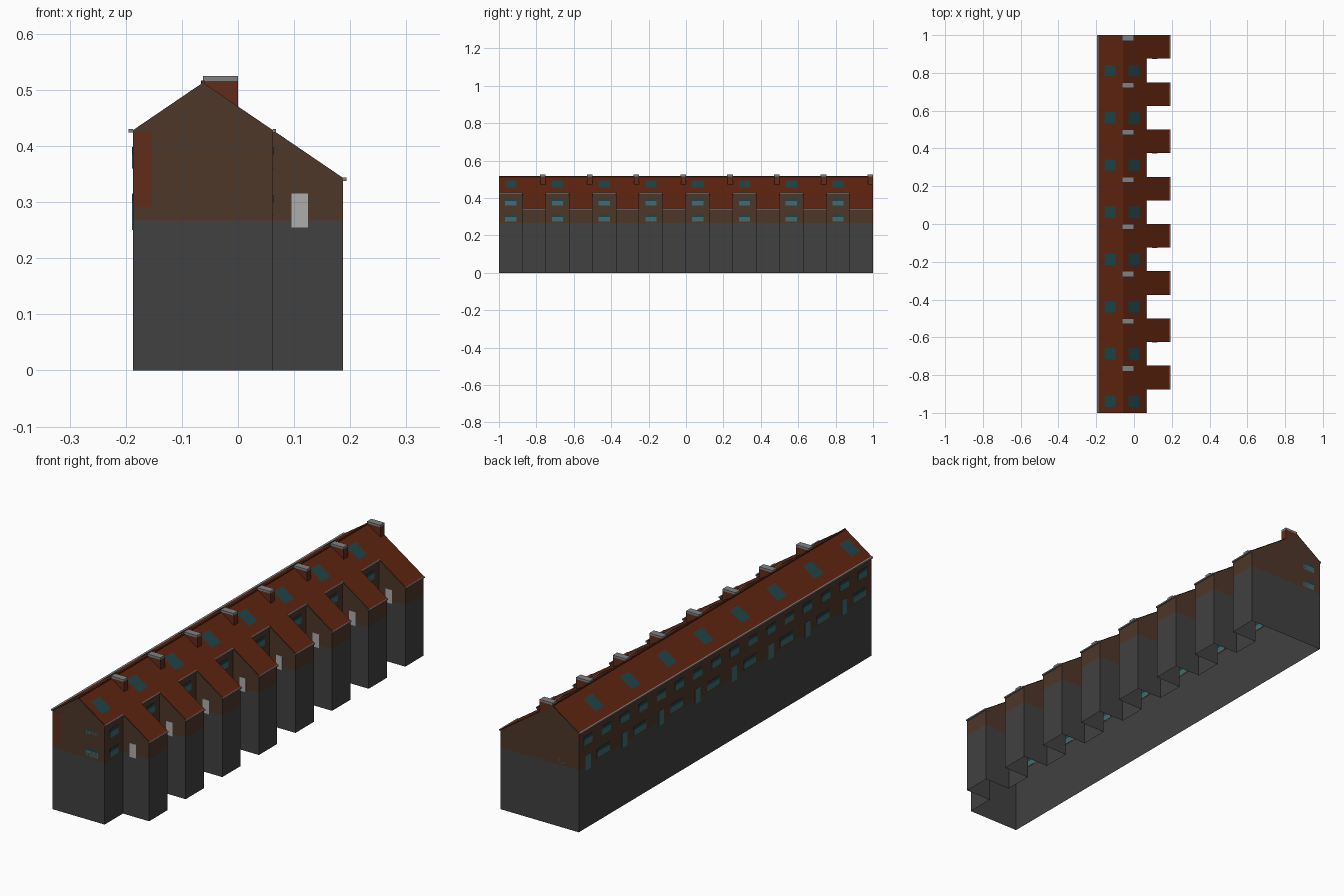
import bpy

if "Cube" in bpy.data.objects:
    bpy.data.objects.remove(bpy.data.objects["Cube"])

def mat(name, c):
    m = bpy.data.materials.new(name)
    m.diffuse_color = (*c, 1)
    m.use_nodes = True
    m.node_tree.nodes["Principled BSDF"].inputs["Base Color"].default_value = m.diffuse_color
    return m

ROOF = mat("red_tile", (0.115, 0.018, 0.005))
BROWN = mat("brown_wall", (0.075, 0.038, 0.022))
STONE = mat("dark_grey_base", (0.052, 0.052, 0.052))
BRICK = mat("red_brick", (0.12, 0.025, 0.010))
GLASS = mat("teal_glass", (0.050, 0.150, 0.165))
DARK = mat("dark_teal_glass", (0.014, 0.058, 0.065))
PALE = mat("pale_door", (0.42, 0.42, 0.42))
TRIM = mat("grey_trim", (0.22, 0.22, 0.22))

XL, XR, XE, RIDGE = -0.1875, 0.0625, 0.1875, -0.0625
BASE_Z = 0.267
N, STEP, EXT = 8, 0.25, 0.125

def h(x):
    """Roof height at x."""
    return 0.513 - 0.68 * abs(x - RIDGE)

def mesh(name, verts, faces, mats, idx=None):
    me = bpy.data.meshes.new(name)
    me.from_pydata(verts, [], faces)
    for m in mats:
        me.materials.append(m)
    if idx:
        for p, i in zip(me.polygons, idx):
            p.material_index = i
    ob = bpy.data.objects.new(name, me)
    bpy.context.collection.objects.link(ob)
    return ob

def box(name, a, b, m):
    v = [(x, y, z) for x in (a[0], b[0]) for y in (a[1], b[1]) for z in (a[2], b[2])]
    f = [(0, 1, 3, 2), (4, 6, 7, 5), (0, 4, 5, 1), (2, 3, 7, 6), (0, 2, 6, 4), (1, 5, 7, 3)]
    return mesh(name, v, f, [m])

def slope(name, x0, x1, y0, y1, off, m):
    """Sheet lying on the roof slope."""
    v = [(x0, y0, h(x0) + off), (x1, y0, h(x1) + off),
         (x1, y1, h(x1) + off), (x0, y1, h(x0) + off)]
    return mesh(name, v, [(0, 1, 2, 3)], [m])

T = 0.0015  # plate thickness

def plate_x(name, x, y, z0, z1, w, m):
    box(name, (x - T, y - w / 2, z0), (x + T, y + w / 2, z1), m)

def plate_y(name, x, y, z0, z1, w, m):
    box(name, (x - w / 2, y - T, z0), (x + w / 2, y + T, z1), m)

def window(fn, name, x, y, z0, w=0.06):
    fn(name + "_pane", x, y, z0, z0 + 0.024, w, GLASS)
    fn(name + "_upper_pane", x, y, z0 + 0.024, z0 + 0.038, w, DARK)

FLOORS = (0.275, 0.36)

# Walls: comb-shaped footprint raised to the roof line, open underneath
foot = [(XL, -1), (RIDGE, -1), (XR, -1)]
for k in range(N):
    y = -1 + k * STEP + EXT
    foot += [(XR, y), (XE, y), (XE, y + EXT), (XR, y + EXT)]
foot += [(RIDGE, 1), (XL, 1)]
verts, faces, idx = [], [], []
for x, y in foot:
    verts += [(x, y, 0), (x, y, BASE_Z), (x, y, h(x))]
n = len(foot)
for i in range(n):
    a, b = 3 * i, 3 * ((i + 1) % n)
    faces += [(a, b, b + 1, a + 1), (a + 1, b + 1, b + 2, a + 2)]
    idx += [0, 1]
mesh("terrace_walls", verts, faces, [STONE, BROWN], idx)

# Main roof slopes, ridge and left gutter
slope("roof_left", XL - 0.006, RIDGE, -1, 1, 0.002, ROOF)
slope("roof_right", RIDGE, XR + 0.003, -1, 1, 0.002, ROOF)
box("ridge_line", (RIDGE - 0.003, -1, 0.510), (RIDGE + 0.003, 1, 0.517), ROOF)
box("gutter_left", (XL - 0.008, -1, 0.424), (XL, 1, 0.430), TRIM)

for k in range(N):
    y0 = -1 + k * STEP
    yc, ye, y1 = y0 + 0.0625, y0 + EXT, y0 + STEP
    # Rear extension roof, gutters and side door
    slope("extension_roof", XR, XE + 0.005, ye, y1, 0.002, ROOF)
    box("extension_gutter", (XE, ye, 0.338), (XE + 0.006, y1, 0.344), TRIM)
    box("rear_gutter", (XR, y0, 0.424), (XR + 0.005, ye, 0.430), TRIM)
    plate_y("side_door", 0.11, ye, 0.255, 0.315, 0.03, PALE)
    # Skylights on both slopes
    for x in (-0.127, 0.0):
        slope("skylight", x - 0.028, x + 0.028, yc - 0.03, yc + 0.03, 0.005, DARK)
    # Chimney with cap
    box("chimney", (RIDGE, y1 - 0.028, 0.43), (0, y1, 0.516), BRICK)
    box("chimney_cap", (RIDGE, y1 - 0.03, 0.516), (0, y1, 0.525), TRIM)
    # Rear windows, street windows and street door
    for z in FLOORS:
        window(plate_x, "rear_window", XR, yc, z)
    for y in (yc, yc + EXT):
        window(plate_x, "street_upper_window", XL, y, FLOORS[1])
    window(plate_x, "street_lower_window", XL, yc + 0.02, FLOORS[0], 0.085)
    plate_x("street_door", XL, yc + EXT, 0.25, 0.315, 0.035, GLASS)

# Gable windows, mirrored about the ridge between the two ends
for z in FLOORS:
    window(plate_y, "front_gable_window", 0.0, -1 + T, z)
    window(plate_y, "back_gable_window", -0.125, 1 - T, z)

# Exposed brick at the front corner
box("corner_brick", (XL, -1.0005, 0.29), (XL + 0.034, -0.999, 0.427), BRICK)
